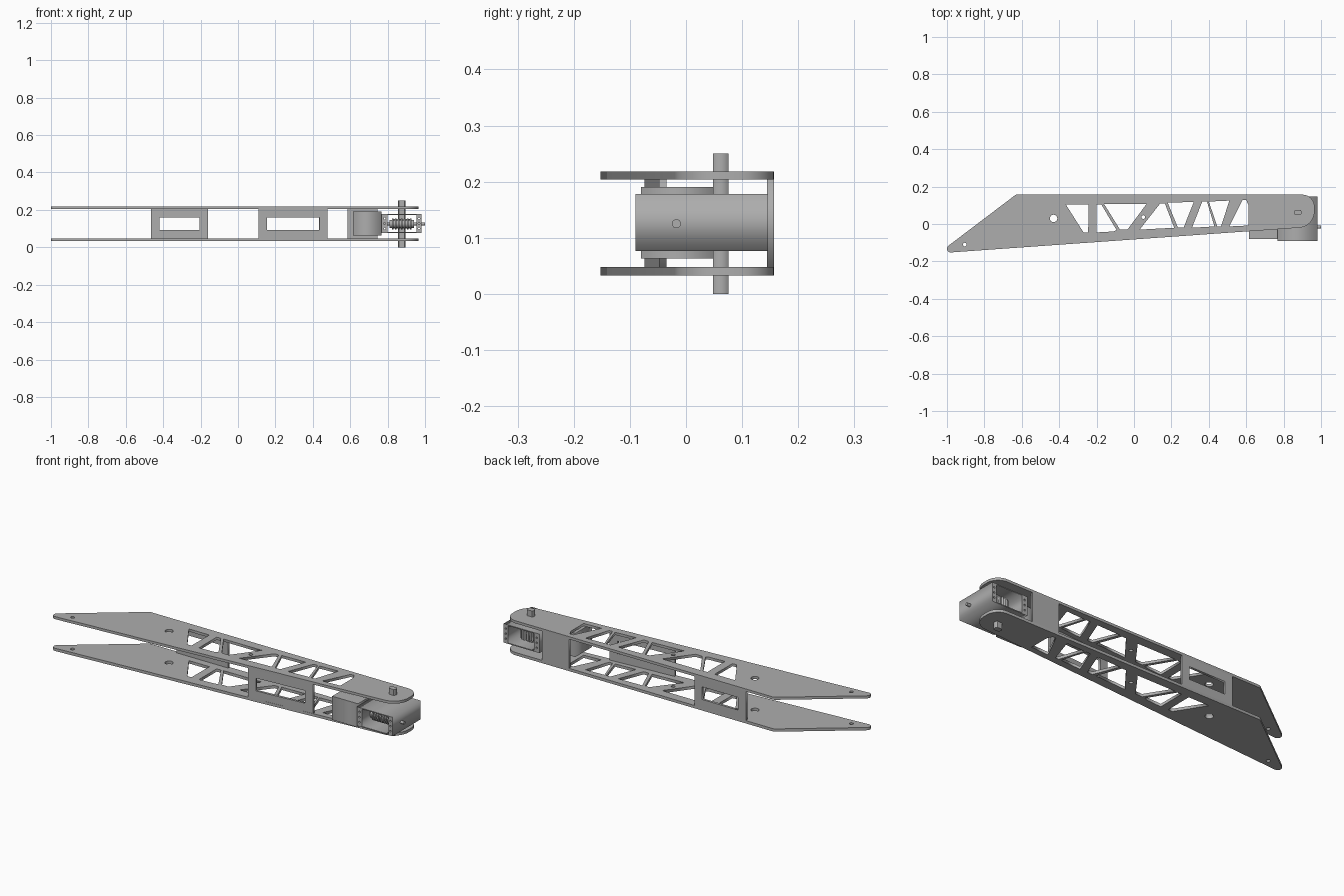
import bpy, math
from mathutils import Matrix, Vector

cube = bpy.data.objects.get("Cube")
if cube:
    bpy.data.objects.remove(cube, do_unlink=True)

grey = bpy.data.materials.new("plain grey")
grey.use_nodes = True
grey.diffuse_color = (0.42, 0.42, 0.42, 1)
grey.node_tree.nodes["Principled BSDF"].inputs["Base Color"].default_value = grey.diffuse_color


def arc(cx, cy, r, a0=0, a1=360, n=20):
    """Points along an arc; a full turn leaves out the repeated end point."""
    steps = n if a1 - a0 == 360 else n - 1
    angles = [math.radians(a0 + (a1 - a0) * i / steps) for i in range(n)]
    return [(cx + r * math.cos(a), cy + r * math.sin(a)) for a in angles]


def rect(x0, x1, y0, y1):
    return [(x0, y0), (x1, y0), (x1, y1), (x0, y1)]


def prism(name, outlines, low, high, frame=Matrix()):
    """Extrude a flat outline, with any holes, from low to high along local z."""
    curve = bpy.data.curves.new(name, 'CURVE')
    curve.dimensions = '2D'
    curve.fill_mode = 'BOTH'
    curve.extrude = (high - low) / 2
    for pts in outlines:
        spline = curve.splines.new('POLY')
        spline.points.add(len(pts) - 1)
        for p, (x, y) in zip(spline.points, pts):
            p.co = (x, y, 0, 1)
        spline.use_cyclic_u = True
    temp = bpy.data.objects.new(name + " outline", curve)
    bpy.context.collection.objects.link(temp)
    deps = bpy.context.evaluated_depsgraph_get()
    mesh = bpy.data.meshes.new_from_object(temp.evaluated_get(deps))
    bpy.data.objects.remove(temp, do_unlink=True)
    mesh.transform(frame @ Matrix.Translation((0, 0, (low + high) / 2)))
    mesh.materials.clear()
    mesh.materials.append(grey)
    obj = bpy.data.objects.new(name, mesh)
    bpy.context.collection.objects.link(obj)
    return obj


# Local x,y,z -> world x,z,-y (upright panels) and y,z,x (parts along x)
UPRIGHT = Matrix.Rotation(math.pi / 2, 4, 'X')
ALONG_X = Matrix(((0, 0, 1, 0), (1, 0, 0, 0), (0, 1, 0, 0), (0, 0, 0, 1)))

# Two side plates with truss cut-outs
outline = (arc(0.878, 0.067, 0.087, -86, 0, 12) + arc(0.9, 0.092, 0.065, 0, 90, 10)
           + arc(-0.625, 0.137, 0.02, 90, 128, 4) + arc(-0.98, -0.132, 0.02, 128, 274, 9))
holes = [arc(-0.43, 0.03, 0.02), arc(-0.905, -0.11, 0.01), arc(0.05, 0.037, 0.01)]
truss = [
    [(-.365, .105), (-.243, .105), (-.245, -.045), (-.27, -.045)],
    [(-.2, .105), (-.175, .105), (-.093, -.033), (-.11, -.04), (-.2, -.045)],
    [(-.16, .107), (.067, .107), (-.035, -.03), (-.075, -.03)],
    [(.14, .11), (.165, .11), (.215, -.02), (.03, -.03)],
    [(.18, .114), (.32, .118), (.265, -.02), (.235, -.02)],
    [(.365, .12), (.39, .12), (.43, -.013), (.31, -.02)],
    [(.4, .12), (.51, .125), (.465, -.013), (.445, -.013)],
    [(.58, .128), (.6, .128), (.613, .1), (.613, -.008), (.51, -.013)],
]
LOW, HIGH = 0.048, 0.204
prism("lower_plate", [outline] + holes + truss, 0.033, LOW)
prism("upper_plate", [outline] + holes + truss, HIGH, 0.218)

# Spacer panels between the plates
prism("back_window_panel", [rect(-.465, -.16, LOW, HIGH), rect(-.42, -.205, .092, .16)],
      -0.157, -0.144, UPRIGHT)
prism("back_solid_panel", [rect(.585, .745, LOW, HIGH)], -0.157, -0.144, UPRIGHT)
slope = Matrix.Translation((0.295, -0.061, 0)) @ Matrix.Rotation(0.072, 4, 'Z') @ UPRIGHT
prism("front_window_panel", [rect(-.185, .185, LOW, HIGH), rect(-.14, .14, .092, .16)],
      -0.013, 0, slope)

# Motor and open gearbox frame with screw holes in its flanges
prism("motor", [rect(.615, .768, -.08, .06)], 0.063, 0.19)
screws = [arc(x, z, 0.005, n=10) for x in (.784, .968) for z in (.1, .127, .154)]
prism("gearbox_frame", [rect(.768, .98, .076, .178), rect(.8, .955, .081, .173)] + screws,
      -0.146, 0.09, UPRIGHT)

# Worm drive: shaft, ridged worm and toothed wheel
AXIS_Y, AXIS_Z = -0.017, 0.125
worm_parts = [prism("worm_shaft", [arc(AXIS_Y, AXIS_Z, .008)], 0.768, 1.0, ALONG_X),
              prism("worm_core", [arc(AXIS_Y, AXIS_Z, .021)], 0.81, 0.94, ALONG_X)]
for i in range(7):
    x = 0.824 + i * 0.016
    worm_parts.append(prism(f"worm_ridge_{i + 1}", [arc(AXIS_Y, AXIS_Z, .03)],
                            x, x + 0.007, ALONG_X))
wheel = []
for i in range(20):
    for step, r in ((0, .042), (5, .042), (8, .05), (13, .05)):
        a = math.radians(i * 18 + step)
        wheel.append((0.878 + r * math.cos(a), 0.062 + r * math.sin(a)))
prism("worm_wheel", [wheel], 0.1, 0.15)

# Output shaft with two flats
flat = arc(0.876, 0.062, 0.02, -44, 44, 8) + arc(0.876, 0.062, 0.02, 136, 224, 8)
worm_parts.append(prism("output_shaft", [flat], 0, 0.25))

# Smooth the round parts, keeping edges sharp
bpy.ops.object.select_all(action='DESELECT')
for obj in worm_parts:
    obj.select_set(True)
bpy.context.view_layer.objects.active = worm_parts[0]
bpy.ops.object.shade_smooth_by_angle(angle=math.radians(30))
